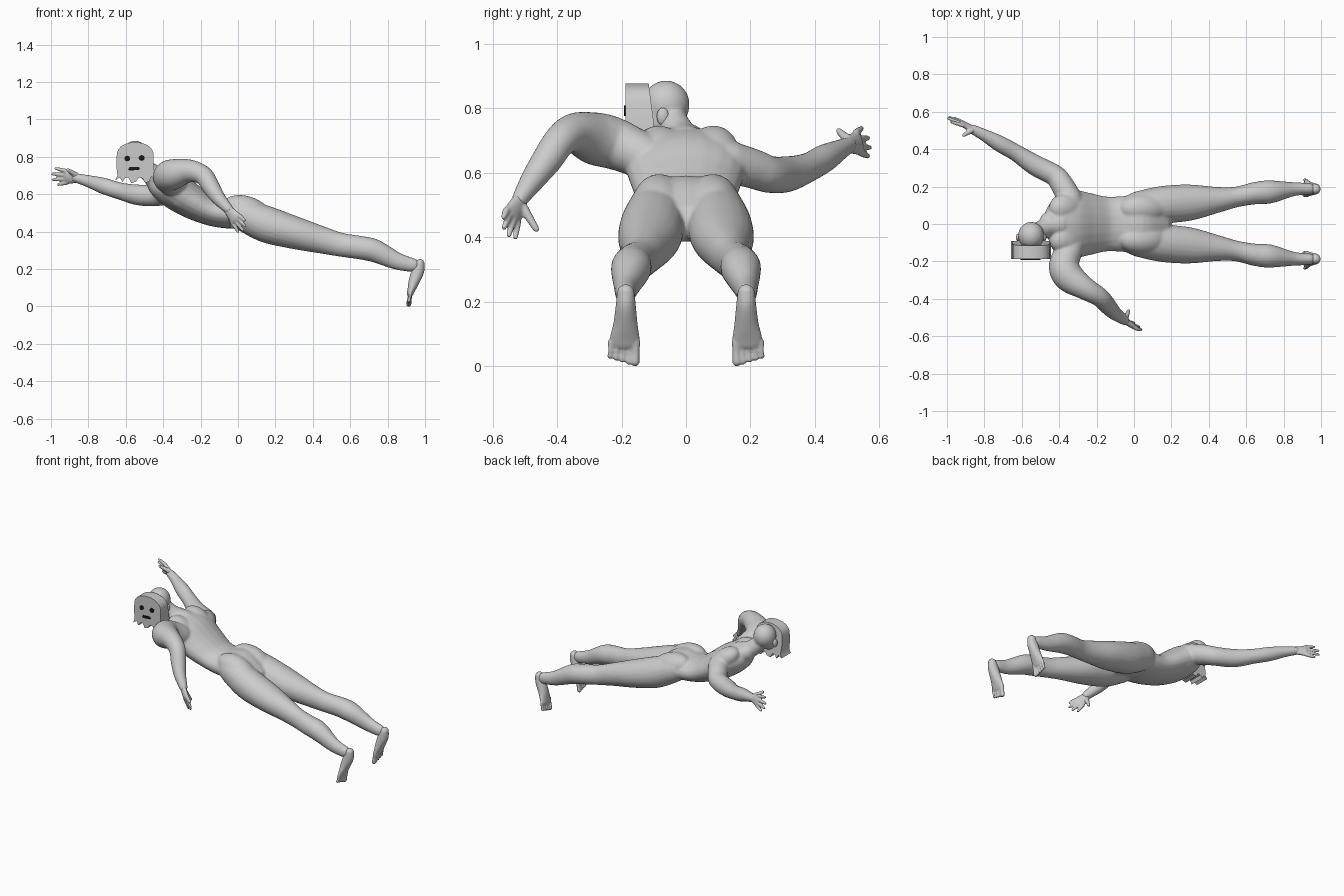
import bpy, bmesh, math
from mathutils import Vector, Matrix

if "Cube" in bpy.data.objects:
    bpy.data.objects.remove(bpy.data.objects["Cube"])

bm = bmesh.new()


def spline(pts, steps=5):
    """Catmull-Rom through points of any length."""
    out = []
    for i in range(len(pts) - 1):
        p0, p1, p2, p3 = (pts[max(i - 1, 0)], pts[i], pts[i + 1], pts[min(i + 2, len(pts) - 1)])
        for k in range(steps):
            t = k / steps
            out.append([0.5 * (2 * b + (c - a) * t + (2 * a - 5 * b + 4 * c - d) * t * t
                               + (3 * b - a - 3 * c + d) * t ** 3)
                        for a, b, c, d in zip(p0, p1, p2, p3)])
    out.append(list(pts[-1]))
    return out


def tube(pts, side=(0, 1, 0), n=20):
    """Limb with elliptical sections; a point is x, y, z, half width, half height."""
    s = spline([p if len(p) == 5 else (*p, p[3]) for p in pts])
    c = [Vector(p[:3]) for p in s]
    rings = []
    for i, p in enumerate(s):
        d = (c[min(i + 1, len(c) - 1)] - c[max(i - 1, 0)]).normalized()
        rings.append((c[i], d, p[3], p[4]))
    def caps(ring, sign):
        o, d, w, h = ring
        return [(o + d * sign * min(w, h) * math.sin(a), d, w * math.cos(a), h * math.cos(a))
                for a in (0.5, 1.0, 1.4)]
    rings = caps(rings[0], -1)[::-1] + rings + caps(rings[-1], 1)
    loops = []
    for o, d, w, h in rings:
        u = Vector(side)
        u = (u - d * u.dot(d)).normalized()
        v = d.cross(u)
        loops.append([bm.verts.new(o + u * w * math.cos(2 * math.pi * k / n)
                                   + v * h * math.sin(2 * math.pi * k / n)) for k in range(n)])
    for a, b in zip(loops, loops[1:]):
        for k in range(n):
            bm.faces.new((a[k], a[(k + 1) % n], b[(k + 1) % n], b[k]))
    bm.faces.new(loops[0][::-1])
    bm.faces.new(loops[-1])


def ball(centre, radii, pitch=0):
    m = (Matrix.Translation(centre) @ Matrix.Rotation(pitch, 4, 'Y')
         @ Matrix.Diagonal((*radii, 1)))
    bmesh.ops.create_uvsphere(bm, u_segments=24, v_segments=16, radius=1, matrix=m)


def finish(name):
    """Turn the collected geometry into an object and start afresh."""
    global bm
    bmesh.ops.recalc_face_normals(bm, faces=bm.faces)
    mesh = bpy.data.meshes.new(name)
    bm.to_mesh(mesh)
    bm.free()
    bm = bmesh.new()
    ob = bpy.data.objects.new(name, mesh)
    bpy.context.collection.objects.link(ob)
    return ob


def fuse(name, voxel, smoothing):
    ob = finish(name)
    rm = ob.modifiers.new("fuse", 'REMESH')
    rm.mode, rm.voxel_size, rm.use_smooth_shade = 'VOXEL', voxel, True
    sm = ob.modifiers.new("soften", 'SMOOTH')
    sm.factor, sm.iterations = .5, smoothing


def hand(wrist, knuckles, tips, spread, thumb_root, thumb_tip):
    tube([(*wrist, .024, .02), (*knuckles, .04, .015)], spread)
    k, sp = Vector(knuckles), Vector(spread).normalized()
    for i, tip in enumerate(tips):
        root = k + sp * (0.032 - 0.0213 * i)
        mid = root.lerp(Vector(tip), .5)
        tube([(*root, .0115), (*mid, .0105), (*tip, .008)], (.3, .5, .8), 10)
    tube([(*thumb_root, .016), (*thumb_tip, .01)], (.3, .5, .8), 10)


# torso and neck
tube([(.13, 0, .455, .12, .07), (.03, 0, .502, .155, .088), (-.06, 0, .497, .15, .08),
      (-.15, 0, .512, .148, .079), (-.25, 0, .562, .17, .092), (-.34, 0, .622, .185, .1),
      (-.41, 0, .665, .14, .085), (-.45, -.005, .695, .075, .06)])
tube([(-.40, 0, .68, .07), (-.47, -.02, .715, .054), (-.54, -.055, .78, .048)])
# head
ball((-.55, -.062, .812), (.07, .074, .075))
ball((-.55, -.105, .775), (.055, .06, .07))

for s in (-1, 1):
    # back, chest and seat muscles
    ball((-.36, s * .085, .662), (.11, .08, .066), math.radians(38))
    ball((-.33, s * .085, .575), (.09, .08, .045), math.radians(40))
    ball((.05, s * .083, .505), (.14, .082, .083), math.radians(20))
    # leg
    tube([(.02, s * .09, .495, .085, .085), (.15, s * .103, .44, .1, .098),
          (.3, s * .115, .395, .097, .088), (.45, s * .13, .355, .069, .073),
          (.55, s * .145, .33, .055, .064), (.65, s * .165, .315, .06, .063),
          (.73, s * .172, .298, .062, .062), (.85, s * .186, .243, .038, .047),
          (.94, s * .188, .22, .031, .037)])

# arm reaching forward
tube([(-.34, .13, .635, .066), (-.385, .21, .612, .062), (-.425, .26, .595, .058),
      (-.53, .315, .596, .056), (-.63, .38, .617, .046), (-.72, .43, .645, .044),
      (-.8, .475, .67, .033), (-.865, .507, .687, .026)], (0, 0, 1))
# bent arm sweeping back
tube([(-.34, -.13, .65, .07), (-.375, -.22, .69, .081), (-.345, -.285, .707, .082),
      (-.26, -.345, .725, .062), (-.185, -.39, .7, .052), (-.145, -.432, .64, .048),
      (-.105, -.475, .58, .039), (-.05, -.515, .52, .027)], (0, 0, 1))
fuse("body", .0065, 14)

# hands
hand((-.85, .5, .685), (-.915, .535, .693),
     [(-.975, .545, .738), (-.992, .565, .708), (-.988, .57, .678), (-.96, .565, .652)],
     (0, -.25, 1), (-.87, .5, .705), (-.91, .475, .73))
hand((-.06, -.51, .525), (-.012, -.54, .468),
     [(.035, -.567, .462), (.038, -.565, .43), (.027, -.55, .407), (0, -.53, .4)],
     (.6, -.5, .45), (-.045, -.505, .49), (-.03, -.465, .425))
fuse("hands", .005, 2)

for s in (-1, 1):
    # foot and toes
    tube([(.972, s * .187, .228, .027, .026), (.962, s * .187, .19, .031, .034),
          (.94, s * .188, .13, .038, .029), (.927, s * .19, .09, .046, .021),
          (.92, s * .19, .068, .045, .017)])
    for i in range(5):
        y = s * (.156 + .0195 * i)
        r = .0145 if i == 0 else .0095
        tube([(.922, y, .075, r), (.918, y, .045, r * .85),
              (.913, y + s * .002, .013 + .006 * max(i - 1, 0), r)], n=10)
fuse("feet", .005, 2)

# ears
for s in (-1, 1):
    ball((-.55 + s * .07, -.072, .775), (.012, .019, .027))
for p in finish("ears").data.polygons:
    p.use_smooth = True


def plate(name, outline, y0, y1, lean=0):
    """Extrude an x, z outline from y0 back to y1."""
    f = bm.faces.new([bm.verts.new((x, y0, z)) for x, z in outline])
    ext = bmesh.ops.extrude_face_region(bm, geom=[f])
    for v in ext['geom']:
        if isinstance(v, bmesh.types.BMVert):
            v.co.y = y1 + lean * (.87 - v.co.z)
    return finish(name)


# mask with domed top and ragged hem
dome = [(-.55 + .1 * math.cos(a), .79 + .088 * math.sin(a) ** .7)
        for a in [math.pi * (1 - k / 14) for k in range(1, 14)]]
mask = plate("mask", [(-.657, .675), (-.645, .70), (-.651, .76)] + dome
             + [(-.45, .74), (-.443, .68), (-.462, .695), (-.475, .67), (-.495, .66),
                (-.51, .685), (-.53, .69), (-.545, .667), (-.57, .66), (-.587, .69),
                (-.605, .685), (-.617, .665), (-.632, .69)], -.188, -.115, .13)
for p in mask.data.polygons:
    p.use_smooth = True
mask.data.set_sharp_from_angle(angle=math.radians(35))

# dark eyes and mouth
black = bpy.data.materials.new("black")
black.diffuse_color = (.01, .01, .01, 1)
black.use_nodes = True
black.node_tree.nodes["Principled BSDF"].inputs["Base Color"].default_value = black.diffuse_color


def oval(cx, cz, rx, rz):
    return [(cx + rx * math.cos(a * math.pi / 8), cz + rz * math.sin(a * math.pi / 8))
            for a in range(16)]


for name, shape in (("eye_left", oval(-.592, .791, .015, .015)),
                    ("eye_right", oval(-.515, .794, .016, .015)),
                    ("mouth", [(-.588, .73), (-.58, .745), (-.53, .746), (-.524, .737),
                               (-.53, .73), (-.58, .727)])):
    plate(name, shape, -.192, -.18).data.materials.append(black)
